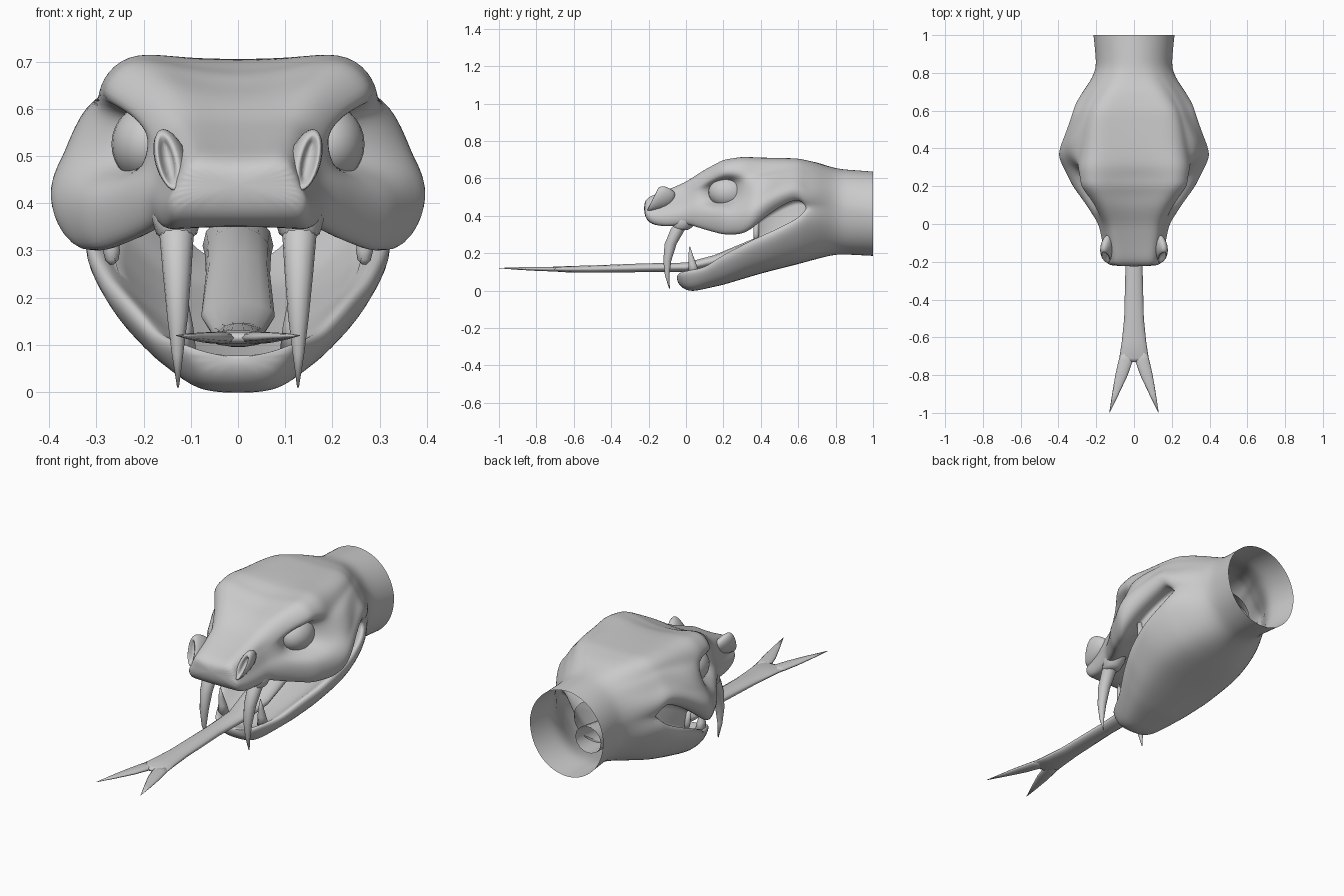
import bpy, bmesh, math

if "Cube" in bpy.data.objects:
    bpy.data.objects.remove(bpy.data.objects["Cube"])

mat = bpy.data.materials.new("grey")
mat.diffuse_color = (0.6, 0.6, 0.6, 1)
mat.use_nodes = True
mat.node_tree.nodes["Principled BSDF"].inputs["Base Color"].default_value = mat.diffuse_color


def finish(bm, name, levels=0):
    bmesh.ops.remove_doubles(bm, verts=bm.verts, dist=1e-4)
    bmesh.ops.recalc_face_normals(bm, faces=bm.faces)
    me = bpy.data.meshes.new(name)
    bm.to_mesh(me)
    bm.free()
    me.materials.append(mat)
    me.shade_smooth()
    ob = bpy.data.objects.new(name, me)
    bpy.context.collection.objects.link(ob)
    if levels:
        m = ob.modifiers.new("smooth", 'SUBSURF')
        m.levels = m.render_levels = levels
    return ob


def curve(*pts):
    """Piecewise linear profile along y."""
    def f(y):
        if y <= pts[0][0]:
            return pts[0][1]
        for (a, u), (b, v) in zip(pts, pts[1:]):
            if y <= b:
                return u + (v - u) * (y - a) / (b - a)
        return pts[-1][1]
    return f


def skin(bm, rows, closed=False):
    grid = [[bm.verts.new(p) for p in r] for r in rows]
    n = len(rows[0])
    for a, b in zip(grid, grid[1:]):
        for i in range(n if closed else n - 1):
            j = (i + 1) % n
            bm.faces.new((a[i], a[j], b[j], b[i]))
    return grid


def tube(name, rings, flat, sides=14, lean=0, slant=0, caps=(0, -1), levels=0):
    """Loft of ellipses (x, y, z, ra, rb); flat rings lie in xy, others in xz."""
    bm = bmesh.new()
    rows = []
    for x, y, z, ra, rb in rings:
        row = []
        for i in range(sides):
            t = 2 * math.pi * i / sides
            u, v = ra * math.cos(t), rb * math.sin(t)
            row.append((x + u, y + v, z) if flat else (x + u + lean * v, y + slant * v, z + v))
        rows.append(row)
    grid = skin(bm, rows, True)
    for c in caps:
        bm.faces.new(grid[c])
    return finish(bm, name, levels)


def bump(y, centre, size):
    return math.exp(-((y - centre) / size) ** 2)


# Head profiles along y
top = curve((-.225, .475), (-.2, .505), (-.1, .54), (0, .585), (.1, .655), (.2, .712), (.3, .725),
            (.4, .715), (.6, .71), (.7, .69), (.8, .652), (1, .637))
lip = curve((-.225, .41), (-.2, .36), (-.1, .333), (0, .355), (.1, .318), (.2, .288), (.3, .288),
            (.36, .325), (.45, .41), (.55, .47), (.61, .49), (.64, .45), (1, .41))
wide = curve((-.225, .135), (-.2, .152), (-.1, .168), (0, .19), (.1, .255), (.2, .33), (.37, .415),
             (.5, .36), (.64, .315), (.7, .28), (.8, .205), (.85, .2), (1, .216))
crown = curve((-.225, .115), (-.1, .14), (0, .155), (.1, .215), (.2, .295), (.3, .305), (.4, .285),
              (.5, .265), (.65, .23), (.8, .18), (1, .19))
bottom = curve((-.05, .05), (-.02, .01), (.03, -.007), (.2, .03), (.4, .09), (.6, .14), (.8, .192), (1, .182))
low_lip = curve((-.05, .085), (-.02, .105), (.1, .13), (.2, .2), (.36, .285), (.5, .35), (.6, .405), (.64, .45))
low_wide = curve((-.05, .09), (-.02, .125), (.1, .185), (.2, .245), (.3, .293), (.4, .322), (.5, .335),
                 (.64, .315), (.7, .28), (.8, .205), (.85, .2), (1, .216))
CORNER, THROAT = .64, .76


def blend(y):
    t = min(max((y - .55) / .3, 0), 1)
    return t * t * (3 - 2 * t)


def mix(a, b, t):
    return a + (b - a) * t


def upper(y):
    t, l, w, c = top(y), lip(y), wide(y), crown(y)
    h, b = t - l, blend(y)
    socket = .15 * bump(y, .2, .085)
    valley = .035 * bump(y, .2, .13) + .008
    temple = .2 * bump(y, .43, .1)
    pts = [(0, t - valley), (.38 * c, t - .7 * valley), (.72 * c, t), (.93 * c, t - .1 * h),
           (c, t - .25 * h), (mix(c, w, .2 + temple) - socket, t - .32 * h),
           (mix(c, w, .5 + temple) - socket, t - .52 * h), (mix(c, w, .75) - .1 * socket, t - .61 * h),
           (w, l + .25 * h), (.96 * w, l + .08 * h), (.87 * w, l)]
    out = []
    for i, (x, z) in enumerate(pts):
        a = math.pi / 2 * i / (len(pts) - 1)
        out.append((mix(x, w * math.sin(a), b), y, mix(z, l + h * math.cos(a), b)))
    return out


def lower(y):
    bo, w, b = bottom(y), low_wide(y), blend(y)
    l = lip(y) if y >= CORNER else low_lip(y)
    h = l - bo
    pts = [(0, bo), (.4 * w, bo + .02 * h), (.67 * w, bo + .15 * h), (.87 * w, bo + .48 * h),
           (w, bo + .82 * h), (.94 * w, l)]
    out = []
    for i, (x, z) in enumerate(pts):
        a = math.pi / 2 * i / 5
        out.append((mix(x, w * math.sin(a), b), y, mix(z, l - h * math.cos(a), b)))
    return out[:-1] + [upper(y)[-1]] if y >= CORNER else out


def lining(y, sign):
    """Mouth lining from the lip edge to the centre line, narrowing to the throat."""
    if y > CORNER:
        r = mix(.2, .13, (y - CORNER) / (THROAT - CORNER))
        return [(r * math.cos(a), y, .38 + sign * .85 * r * math.sin(a))
                for a in (0, math.pi / 6, math.pi / 3, math.pi / 2)]
    e = upper(y)[-1] if sign > 0 else lower(y)[-1]
    x, z = e[0], e[2]
    deep = (curve((-.225, z), (-.1, .345), (0, .385), (.3, .46), (.64, .53))(y) if sign > 0
            else min(bottom(y) + .065, z - .005))
    return [e, ((.8 if sign > 0 else .86) * x, y, mix(z, deep, .25)), (.5 * x, y, mix(z, deep, .9)), (0, y, deep)]


def both(half):
    """Full row from a half row that starts on the centre line."""
    return [(-x, y, z) for x, y, z in half[:0:-1]] + half


stations = [-.225, -.2, -.13, -.05, 0, .05, .09, .125, .16, .2, .24, .275, .31, .36, .42, .48, .54, .6, .64,
            .7, .76, .82, .88, 1]
bm = bmesh.new()
for sec, sign, start in ((upper, 1, -.3), (lower, -1, -.06)):
    ys = [y for y in stations if y >= start]
    if sign < 0:
        ys = [-.05, -.02, .03] + [y for y in ys if y > .06]
    outer = skin(bm, [both(sec(y)) for y in ys])
    inner = skin(bm, [both(lining(y, sign)[::-1]) for y in ys if y <= THROAT])
    # front of the snout or chin
    bm.faces.new(outer[0] + inner[0][-2:0:-1])
# cheek membrane at the back of the open mouth
for s in (1, -1):
    skin(bm, [[(s * x, yy, z) for x, yy, z in (lining(y, 1)[1], lining(y, -1)[1])]
              for y in stations if .35 < y < .65])
bmesh.ops.dissolve_degenerate(bm, edges=bm.edges, dist=1e-5)
finish(bm, "head", 2)

# Tongue stem
tube("tongue", [(0, .82, .31, .075, .07), (0, .6, .29, .07, .06), (0, .4, .25, .068, .045),
                (0, .15, .16, .078, .03), (0, 0, .125, .055, .025), (0, -.22, .122, .045, .024),
                (0, -.5, .115, .052, .02), (0, -.62, .114, .064, .018), (0, -.71, .115, .078, .013),
                (0, -.73, .115, .07, .006)], False, caps=(-1,))

for s, side in ((1, "right"), (-1, "left")):
    # Fork of the tongue
    tube("tongue_fork_" + side, [(s * .036, -.66, .114, .028, .01), (s * .043, -.72, .115, .038, .013),
                                 (s * .066, -.8, .116, .033, .011), (s * .098, -.9, .118, .018, .007),
                                 (s * .13, -1, .12, .001, .001)], False, 10)
    # Eye
    bm = bmesh.new()
    bmesh.ops.create_uvsphere(bm, u_segments=24, v_segments=14, radius=1)
    bmesh.ops.scale(bm, verts=bm.verts, vec=(.08, .105, .085))
    bmesh.ops.translate(bm, verts=bm.verts, vec=(s * .188, .225, .525))
    finish(bm, "eye_" + side)
    # Raised nostril with a hollow front, tilted back
    tube("nostril_" + side, [(s * .125, -.06, .48, .025, .035), (s * .138, -.11, .49, .036, .058),
                             (s * .145, -.15, .493, .036, .07), (s * .147, -.178, .49, .026, .068),
                             (s * .151, -.18, .49, .016, .052), (s * .147, -.145, .49, .01, .035)],
         False, 12, s * .2, .5, levels=1)
    # Upper fang and its gum sheath
    tube("upper_fang_" + side, [(s * .13, 0, .38, .038, .045), (s * .13, -.042, .33, .036, .04),
                                (s * .129, -.082, .25, .03, .033), (s * .128, -.1, .16, .022, .022),
                                (s * .128, -.101, .08, .012, .012), (s * .127, -.088, .01, .002, .002)], True)
    tube("fang_gum_" + side, [(s * .13, .01, .41, .055, .07), (s * .13, -.005, .365, .052, .062),
                              (s * .13, -.022, .335, .043, .052), (s * .13, -.025, .325, .03, .035)], True)
    # Lower fang
    tube("lower_fang_" + side, [(s * .115, .045, .09, .026, .032), (s * .115, .035, .14, .02, .022),
                                (s * .117, .025, .19, .012, .013), (s * .118, .02, .235, .002, .002)], True, 10)
    # Rounded front fold of the cheek membrane
    tube("cheek_fold_" + side, [(s * .275, .375, .37, .016, .016), (s * .268, .375, .3, .018, .016),
                                (s * .267, .375, .28, .014, .013), (s * .267, .375, .27, .004, .004)], True, 10)
